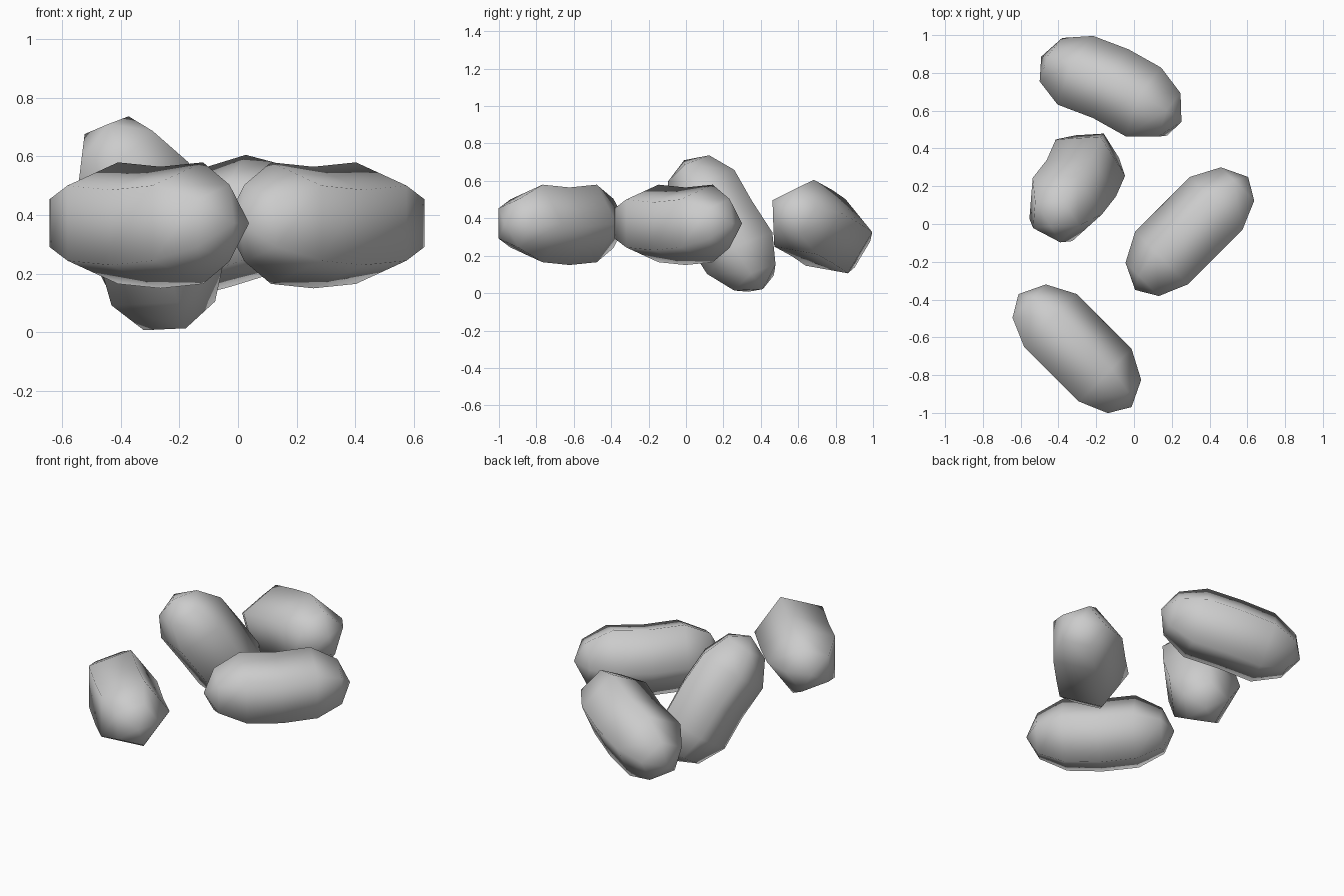
import bpy, math
from mathutils import Vector

if "Cube" in bpy.data.objects:
    bpy.data.objects.remove(bpy.data.objects["Cube"])

SIDES = 5
# lengthwise profile: (distance along, radius, sideways bend)
PROFILE = [(-0.357, 0.138, 0), (-0.205, 0.218, 0), (0, 0.218, -0.015),
           (0.205, 0.218, 0), (0.357, 0.138, 0)]
TIP = 0.423


def bean(name, centre, axis, ridge):
    """Five-sided rounded capsule; 'ridge' is the direction of one long edge."""
    c = Vector(centre)
    a = Vector(axis).normalized()
    p = Vector(ridge)
    p = (p - a * p.dot(a)).normalized()
    u = a.cross(p)

    # rings along the length, then the two tips
    verts = []
    for along, radius, bend in PROFILE:
        for i in range(SIDES):
            t = 2 * math.pi * i / SIDES
            verts.append(c + a * along + p * radius * math.cos(t)
                         + u * (radius * math.sin(t) + bend))
    start = len(verts)
    verts += [c - a * TIP, c + a * TIP]

    faces = []
    last = (len(PROFILE) - 1) * SIDES
    for i in range(SIDES):
        j = (i + 1) % SIDES
        for r in range(0, last, SIDES):
            faces.append((r + i, r + j, r + SIDES + j, r + SIDES + i))
        faces.append((start, j, i))
        faces.append((last + i, last + j, start + 1))

    mesh = bpy.data.meshes.new(name)
    mesh.from_pydata(verts, [], [tuple(reversed(f)) for f in faces])
    # make the normals point outwards
    mesh.update()
    if sum((f.center - c).dot(f.normal) for f in mesh.polygons) < 0:
        mesh.flip_normals()
    mesh.polygons.foreach_set("use_smooth", [True] * len(mesh.polygons))
    obj = bpy.data.objects.new(name, mesh)
    bpy.context.collection.objects.link(obj)
    return obj


# two beans lying flat at the front
bean("bean_front", (-0.312, -0.67, 0.3725), (1, -1, 0), (1, 1, 0))
bean("bean_right", (0.305, -0.05, 0.3725), (1, 1, 0), (-1, 1, 0))
# slightly tilted bean at the back
bean("bean_back", (-0.12, 0.713, 0.346), (0.88, -0.41, 0.25), (-0.154, 0.253, 0.956))
# steeply standing bean on the left
bean("bean_left", (-0.316, 0.20, 0.366), (-0.3, -0.5, 0.82), (0.356, 0.73, 0.583))
